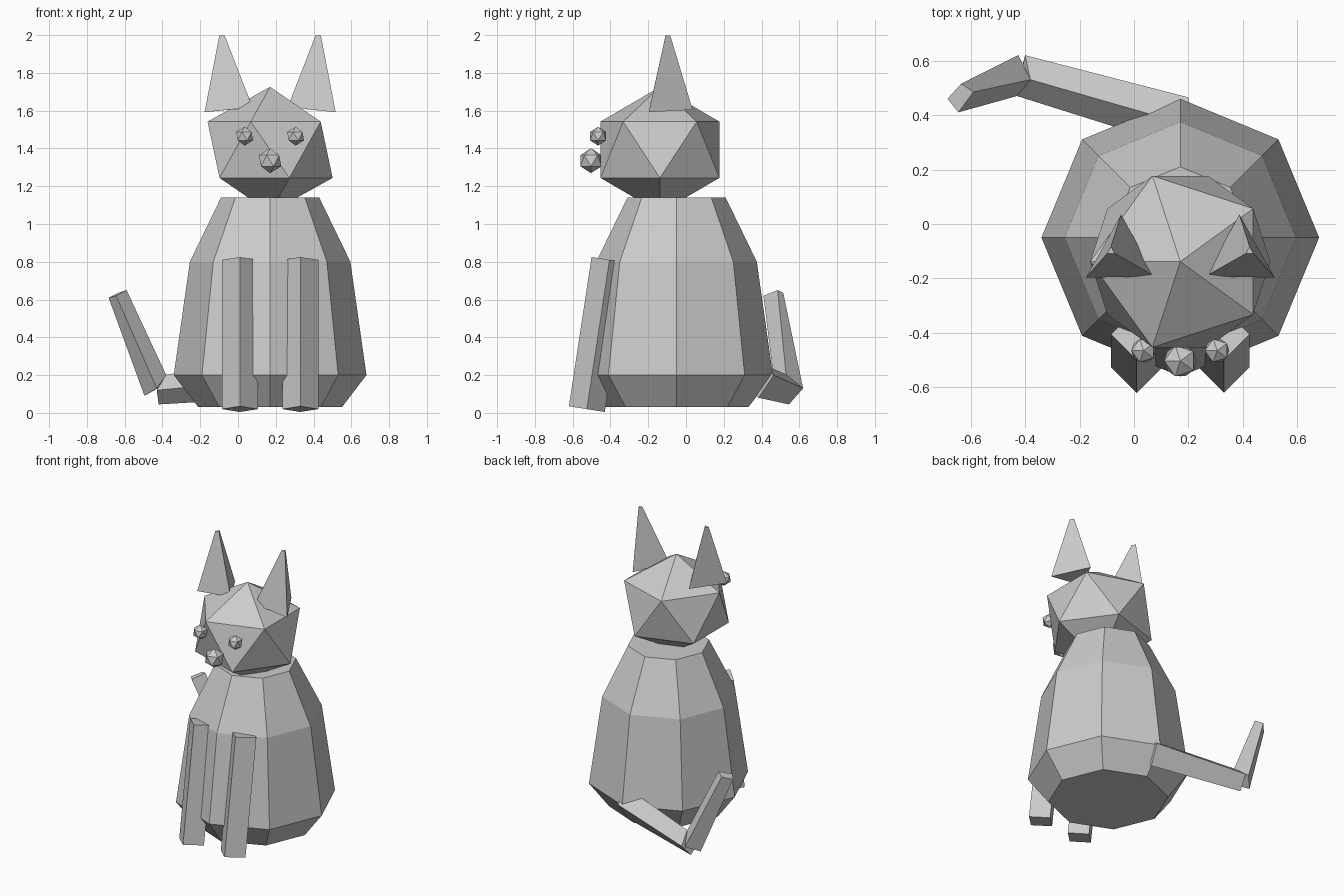
import bpy, bmesh, math
from mathutils import Matrix, Vector

if "Cube" in bpy.data.objects:
    bpy.data.objects.remove(bpy.data.objects["Cube"])

grey = bpy.data.materials.new("plain_grey")
grey.diffuse_color = (0.6, 0.6, 0.6, 1)
grey.use_nodes = True
grey.node_tree.nodes["Principled BSDF"].inputs["Base Color"].default_value = grey.diffuse_color
CX = 0.17  # left-right middle of the cat


def finish(name, bm):
    bmesh.ops.recalc_face_normals(bm, faces=bm.faces)
    mesh = bpy.data.meshes.new(name)
    bm.to_mesh(mesh)
    bm.free()
    mesh.materials.append(grey)
    obj = bpy.data.objects.new(name, mesh)
    bpy.context.collection.objects.link(obj)
    return obj


def loft(name, rings):
    """Flat-sided solid through rings with equal point counts, capped at both ends."""
    bm = bmesh.new()
    vs = [[bm.verts.new(p) for p in ring] for ring in rings]
    n = len(vs[0])
    for a, b in zip(vs, vs[1:]):
        for i in range(n):
            j = (i + 1) % n
            bm.faces.new((a[i], a[j], b[j], b[i]))
    bm.faces.new(vs[0][::-1])
    bm.faces.new(vs[-1])
    return finish(name, bm)


def ball(name, centre, scale):
    """Twenty-sided ball."""
    bm = bmesh.new()
    bmesh.ops.create_icosphere(bm, subdivisions=1, radius=1)
    bm.transform(Matrix.Translation(centre) @ Matrix.Diagonal((*scale, 1))
                 @ Matrix.Rotation(math.pi, 4, 'Z'))
    return finish(name, bm)


def ring(r, z, n=8):
    return [(CX + r * math.cos(math.tau * i / n), -0.05 + r * math.sin(math.tau * i / n), z)
            for i in range(n)]


# Eight-sided body
loft("body", [ring(0.38, 0.03), ring(0.51, 0.2), ring(0.425, 0.8), ring(0.26, 1.14)])

# Head and nose
ball("head", (CX, -0.138, 1.393), (0.37, 0.37, 0.333))
ball("nose", (CX, -0.503, 1.335), (0.066, 0.066, 0.066))

for side, s in (("left", -1), ("right", 1)):
    # Eyes
    ball(side + "_eye", (CX + s * 0.135, -0.465, 1.465), (0.05, 0.05, 0.05))

    # Ears: three-sided spikes with a tiny blunt tip
    base = [Vector((CX + s * 0.347, -0.197, 1.592)),
            Vector((CX + s * 0.093, -0.192, 1.618)),
            Vector((CX + s * 0.217, 0.035, 1.605))]
    mid = sum(base, Vector()) / 3
    tip = Vector((CX + s * 0.255, -0.1, 1.998))
    loft(side + "_ear", [base, [tip + (p - mid) * 0.11 for p in base]])

    # Front legs: square posts turned on edge and leaning back into the body
    def diamond(y, z, x=CX + s * 0.16, d=0.095):
        return [(x - d, y, z), (x, y - d, z + 0.015), (x + d, y, z), (x, y + d, z - 0.015)]
    loft(side + "_front_leg", [diamond(-0.525, 0.02), diamond(-0.405, 0.81)])

# Tail: a low piece running sideways, then a raised piece
loft("tail_base", [
    [(0.20, 0.465, 0.20), (0.21, 0.36, 0.28), (0.19, 0.275, 0.18), (0.18, 0.385, 0.08)],
    [(-0.40, 0.62, 0.13), (-0.38, 0.53, 0.203), (-0.43, 0.47, 0.12), (-0.42, 0.545, 0.045)]])
loft("tail_tip", [
    [(-0.495, 0.545, 0.09), (-0.425, 0.62, 0.13), (-0.38, 0.53, 0.20), (-0.43, 0.47, 0.13)],
    [(-0.685, 0.46, 0.61), (-0.635, 0.515, 0.635), (-0.59, 0.485, 0.65), (-0.645, 0.41, 0.62)]])
